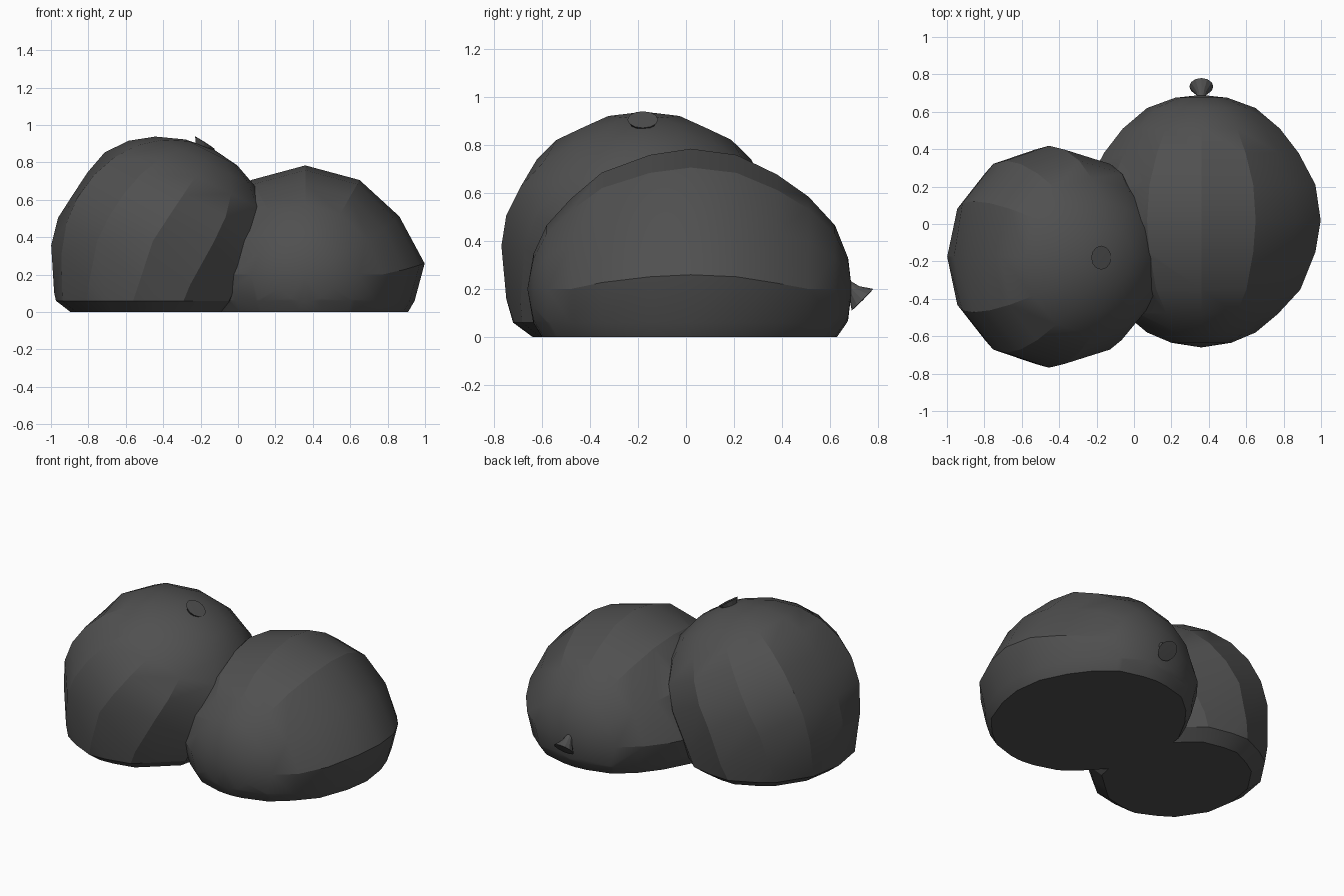
import bpy, bmesh, math
from mathutils import Vector

if "Cube" in bpy.data.objects:
    bpy.data.objects.remove(bpy.data.objects["Cube"])

SIDES = 12
mat = bpy.data.materials.new("dark_plastic")
mat.diffuse_color = (0.08, 0.08, 0.08, 1)
mat.use_nodes = True
mat.node_tree.nodes["Principled BSDF"].inputs["Base Color"].default_value = mat.diffuse_color


def lathe(bm, profile, origin, axis, u, v, scale_u=1.0, scale_v=1.0, sides=SIDES):
    """Revolve (distance along axis, radius) points around an axis."""
    rings = []
    for d, r in profile:
        if r == 0:
            rings.append([bm.verts.new(origin + axis * d)])
            continue
        rings.append([bm.verts.new(origin + axis * d
                                   + u * (r * scale_u * math.cos(2 * math.pi * i / sides))
                                   + v * (r * scale_v * math.sin(2 * math.pi * i / sides)))
                      for i in range(sides)])
    for a, b in zip(rings, rings[1:]):
        for i in range(sides):
            j = (i + 1) % sides
            if len(a) == 1:
                bm.faces.new((a[0], b[j], b[i]))
            elif len(b) == 1:
                bm.faces.new((a[i], a[j], b[0]))
            else:
                bm.faces.new((a[i], a[j], b[j], b[i]))


def flat_bottom(bm, centre, height, inset):
    """Cut just above the ground, tuck the rim in and close the underside."""
    bmesh.ops.bisect_plane(bm, geom=bm.verts[:] + bm.edges[:] + bm.faces[:],
                           plane_co=(0, 0, height), plane_no=(0, 0, 1), clear_inner=True)
    ext = bmesh.ops.extrude_edge_only(bm, edges=[e for e in bm.edges if e.is_boundary])
    for vert in [g for g in ext["geom"] if isinstance(g, bmesh.types.BMVert)]:
        vert.co.x = centre.x + (vert.co.x - centre.x) * inset
        vert.co.y = centre.y + (vert.co.y - centre.y) * inset
        vert.co.z = 0
    bmesh.ops.holes_fill(bm, edges=[e for e in bm.edges if e.is_boundary], sides=0)


def finish(name, bm):
    bmesh.ops.recalc_face_normals(bm, faces=bm.faces[:])
    me = bpy.data.meshes.new(name)
    bm.to_mesh(me)
    bm.free()
    ob = bpy.data.objects.new(name, me)
    bpy.context.collection.objects.link(ob)
    me.materials.append(mat)
    return ob


def smooth(ob):
    bpy.ops.object.select_all(action='DESELECT')
    ob.select_set(True)
    bpy.context.view_layer.objects.active = ob
    bpy.ops.object.shade_smooth_by_angle(angle=math.radians(22))


X, Y, Z = Vector((1, 0, 0)), Vector((0, 1, 0)), Vector((0, 0, 1))

# Left bag: leaning ball that sags towards the ground
c = Vector((-0.455, -0.175, 0.38))
axis = Vector((0.5, 0, 0.87)).normalized()
side = Y.cross(axis)
bm = bmesh.new()
n = 12
prof = [(-0.565 * math.cos(math.pi * i / n), 0.565 * math.sin(math.pi * i / n) if 0 < i < n else 0)
        for i in range(n + 1)]
lathe(bm, prof, c, axis, side, Y, 0.95, 1.05)
dent = Vector((-0.95, -0.15, 0.72))
for vert in bm.verts:
    if vert.co.z < c.z:
        vert.co.z = c.z + (vert.co.z - c.z) * 1.75
    f = max(0, 1 - (vert.co - dent).length / 0.3)
    vert.co += Vector((0.05, 0, -0.03)) * f
    # bulge over the neighbouring bag
    if vert.co.x > c.x:
        bulge = 0.15 * max(0, min(1, (vert.co.z - 0.05) / 0.5))
        vert.co.x = c.x + (vert.co.x - c.x) * (1 + bulge) - (0.04 if vert.co.z < 0.2 else 0)
flat_bottom(bm, c, 0.06, 0.85)
left_bag = finish("left_bag", bm)

# Right bag: lies on its side with the neck pointing back
bm = bmesh.new()
prof = [(-0.66, 0), (-0.635, 0.16), (-0.58, 0.29), (-0.48, 0.41), (-0.35, 0.53), (-0.15, 0.61),
        (0.02, 0.638), (0.21, 0.61), (0.38, 0.52), (0.51, 0.42), (0.62, 0.29), (0.675, 0.14), (0.69, 0)]
lathe(bm, prof, Vector((0.36, 0, 0.2)), Y, X, Z, 1.0, 0.915)
for vert in bm.verts:
    # shoulders narrower than a round ball, widest line slightly raised
    h = vert.co.z - 0.2
    vert.co.x = 0.36 + (vert.co.x - 0.36) * (1 - 0.09 * min(1, max(0, h) / 0.25))
    vert.co.z += 0.06 * max(0, vert.co.x - 0.8) / 0.2
flat_bottom(bm, Vector((0.36, -0.03, 0)), 0.06, 0.94)
right_bag = finish("right_bag", bm)

# Press the left bag's shape into the right bag
mod = right_bag.modifiers.new("contact", 'BOOLEAN')
mod.operation = 'DIFFERENCE'
mod.solver = 'EXACT'
mod.object = left_bag
bpy.context.view_layer.objects.active = right_bag
right_bag.select_set(True)
bpy.ops.object.modifier_apply(modifier=mod.name)
smooth(left_bag)
smooth(right_bag)


# Flared tied necks
def knot(name, centre, direction):
    d = Vector(direction).normalized()
    u = Y.cross(d) if abs(d.y) < 0.5 else X.copy()
    u.normalize()
    b = bmesh.new()
    lathe(b, [(-0.1, 0), (-0.09, 0.02), (-0.05, 0.03), (0, 0.064), (0.002, 0)],
          Vector(centre), d, u, d.cross(u))
    smooth(finish(name, b))


knot("left_knot", (-0.175, -0.18, 0.905), (0.54, 0, 0.84))
knot("right_knot", (0.36, 0.735, 0.155), (0, 0.7, -0.7))
